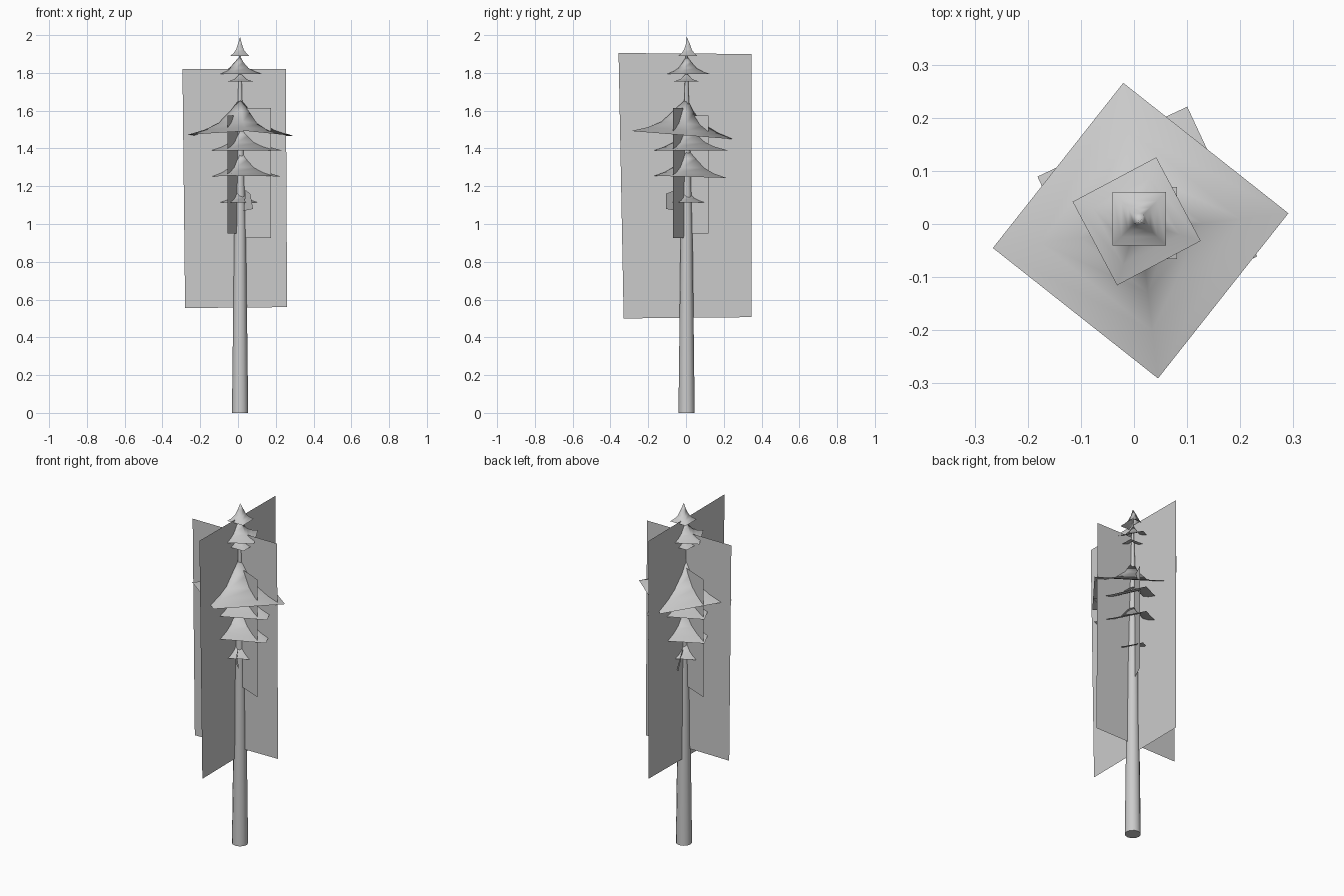
import bpy
import bmesh
from math import cos, sin, radians, tau

if "Cube" in bpy.data.objects:
    bpy.data.objects.remove(bpy.data.objects["Cube"])


def make_object(name, bm, smooth=False):
    mesh = bpy.data.meshes.new(name)
    bm.to_mesh(mesh)
    bm.free()
    obj = bpy.data.objects.new(name, mesh)
    bpy.context.collection.objects.link(obj)
    for p in mesh.polygons:
        p.use_smooth = smooth
    return obj


def bridge(bm, rings):
    for a, b in zip(rings, rings[1:]):
        n = len(a)
        for i in range(n):
            j = (i + 1) % n
            bm.faces.new((a[i], a[j], b[j], b[i]))


def ring(bm, cx, cy, r, z, sides, turn=0.0, tilt=0.0):
    pts = []
    for i in range(sides):
        t = turn + tau * i / sides
        dx, dy = r * cos(t), r * sin(t)
        pts.append(bm.verts.new((cx + dx, cy + dy, z + tilt * dy)))
    return pts


def trunk(profile, sides=12):
    bm = bmesh.new()
    rings = [ring(bm, 0.011, 0.003, r, z, sides) for r, z in profile]
    bridge(bm, rings)
    bm.faces.new(rings[0][::-1])
    make_object("trunk", bm, True)
    bpy.context.view_layer.objects.active = bpy.data.objects["trunk"]
    bpy.data.objects["trunk"].select_set(True)
    bpy.ops.object.shade_smooth_by_angle(angle=radians(50))


def bough(name, cx, cy, r, low, top, degrees, tilt=0.0):
    """Four-cornered, open, flared skirt of branches."""
    bm = bmesh.new()
    rings = [ring(bm, cx, cy, r * f, top - (top - low) * d, 4, radians(degrees), tilt)
             for f, d in ((1, 1), (0.68, 0.86), (0.42, 0.68), (0.2, 0.36))]
    bridge(bm, rings)
    apex = bm.verts.new((0.011, 0.004, top))
    for i in range(4):
        bm.faces.new((rings[-1][i], rings[-1][(i + 1) % 4], apex))
    make_object(name, bm, True)


def card(name, corners):
    bm = bmesh.new()
    bm.faces.new([bm.verts.new(c) for c in corners])
    make_object(name, bm)


def upright(name, a, b, low, high):
    card(name, [(*a, low), (*b, low), (*b, high), (*a, high)])


# Tapering trunk
trunk([(0.043, 0), (0.031, 1.0), (0.02, 1.4), (0.011, 1.7), (0.004, 1.93)])

# Branch tiers, bottom to top
bough("bough_1", 0.002, 0.004, 0.12, 1.115, 1.19, -17)
bough("bough_2", 0.022, 0.012, 0.215, 1.25, 1.40, -20, -0.03)
bough("bough_3", 0.025, 0.014, 0.22, 1.39, 1.52, -20)
bough("bough_4", 0.0125, -0.0125, 0.28, 1.47, 1.665, 6.7, -0.08)
bough("bough_5", 0.013, 0.002, 0.096, 1.755, 1.80, 45)
bough("bough_6", 0.005, 0.005, 0.126, 1.795, 1.89, -17)
bough("bough_7", 0.01, 0.01, 0.071, 1.89, 1.99, 45)

# Large crossed foliage cards
card("wide_foliage_card", [(-0.28, 0, 0.555), (0.26, 0, 0.56), (0.253, 0, 1.82), (-0.294, 0, 1.82)])
card("deep_foliage_card", [(0, -0.33, 0.5), (0, 0.348, 0.507), (0, 0.348, 1.90), (0, -0.357, 1.905)])

# Small crossed foliage cards
upright("inner_card_a", (-0.165, 0.075), (0.175, -0.07), 0.925, 1.615)
upright("inner_card_b", (-0.055, -0.125), (0.06, 0.12), 0.95, 1.575)

# Small drooping twigs under the lowest tier
card("twig_right", [(0.03, -0.055, 1.07), (0.04, -0.055, 1.18), (0.065, -0.105, 1.16), (0.08, -0.105, 1.08)])
card("twig_left", [(-0.01, -0.03, 1.15), (-0.055, -0.05, 1.18), (-0.05, -0.07, 1.12), (-0.02, -0.05, 1.06)])
card("twig_back", [(-0.01, 0.04, 1.15), (-0.02, 0.06, 1.16), (-0.03, 0.13, 1.07), (-0.02, 0.10, 1.05)])
